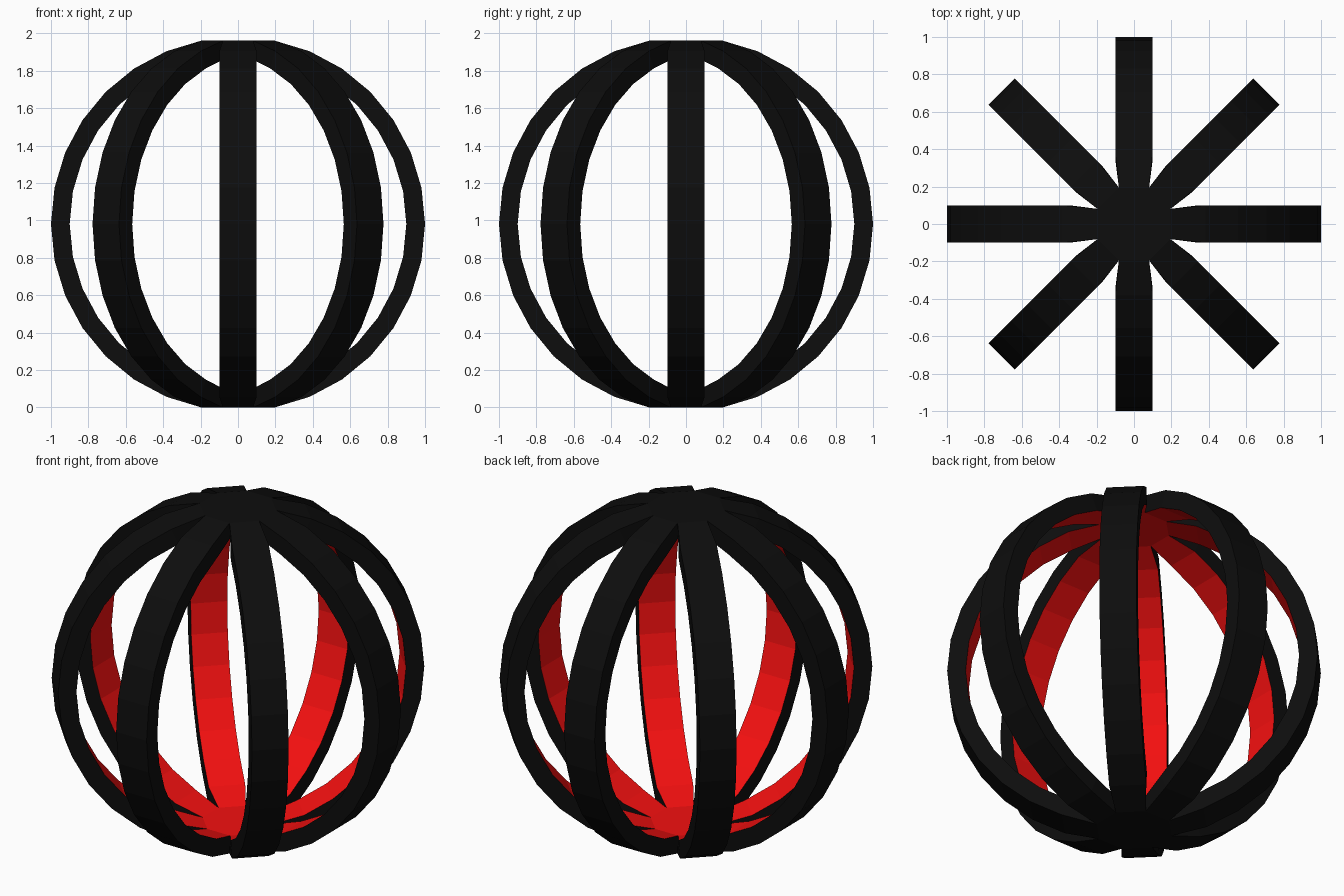
import bpy, bmesh, math
from mathutils import Matrix, Vector

if "Cube" in bpy.data.objects:
    bpy.data.objects.remove(bpy.data.objects["Cube"])

STEP = math.pi / 16                  # 32-sided rings
HALF_W = 0.1
CENTRE_Z = math.cos(STEP)            # flat caps rest on z = 0


def material(name, color):
    m = bpy.data.materials.new(name)
    m.diffuse_color = color
    m.use_nodes = True
    m.node_tree.nodes["Principled BSDF"].inputs["Base Color"].default_value = m.diffuse_color
    return m


bm = bmesh.new()

# eight ribs running from the top cap to the bottom cap
tops, bottoms = [], []
for i in range(8):
    rot = Matrix.Rotation(i * math.pi / 4, 3, 'Z')
    rows = []
    for k in range(1, 16):
        r, z = math.sin(k * STEP), math.cos(k * STEP)
        w = r * math.tan(math.pi / 8) if k in (1, 15) else HALF_W
        rows.append([bm.verts.new(rot @ Vector((r, s * w, z))) for s in (-1, 1)])
    for (a, b), (c, d) in zip(rows, rows[1:]):
        bm.faces.new((a, c, d, b))
    tops += rows[0]
    bottoms += rows[-1]

# octagonal caps joining the ribs at the poles
bmesh.ops.remove_doubles(bm, verts=bm.verts[:], dist=0.001)
for sign in (1, -1):
    ring = [v for v in bm.verts if abs(v.co.z - sign * CENTRE_Z) < 0.001]
    ring.sort(key=lambda v: sign * math.atan2(v.co.y, v.co.x))
    bm.faces.new(ring)
bm.normal_update()

mesh = bpy.data.meshes.new("ribbed_cage")
bm.to_mesh(mesh)
bm.free()
cage = bpy.data.objects.new("ribbed_cage", mesh)
cage.location.z = CENTRE_Z
bpy.context.collection.objects.link(cage)

# black outside and edges, red inside
mesh.materials.append(material("black", (0.004, 0.004, 0.004, 1)))
mesh.materials.append(material("red", (0.9, 0.005, 0.005, 1)))
shell = cage.modifiers.new("thickness", 'SOLIDIFY')
shell.thickness = 0.1
shell.offset = -1
shell.material_offset = 1
shell.material_offset_rim = 0
